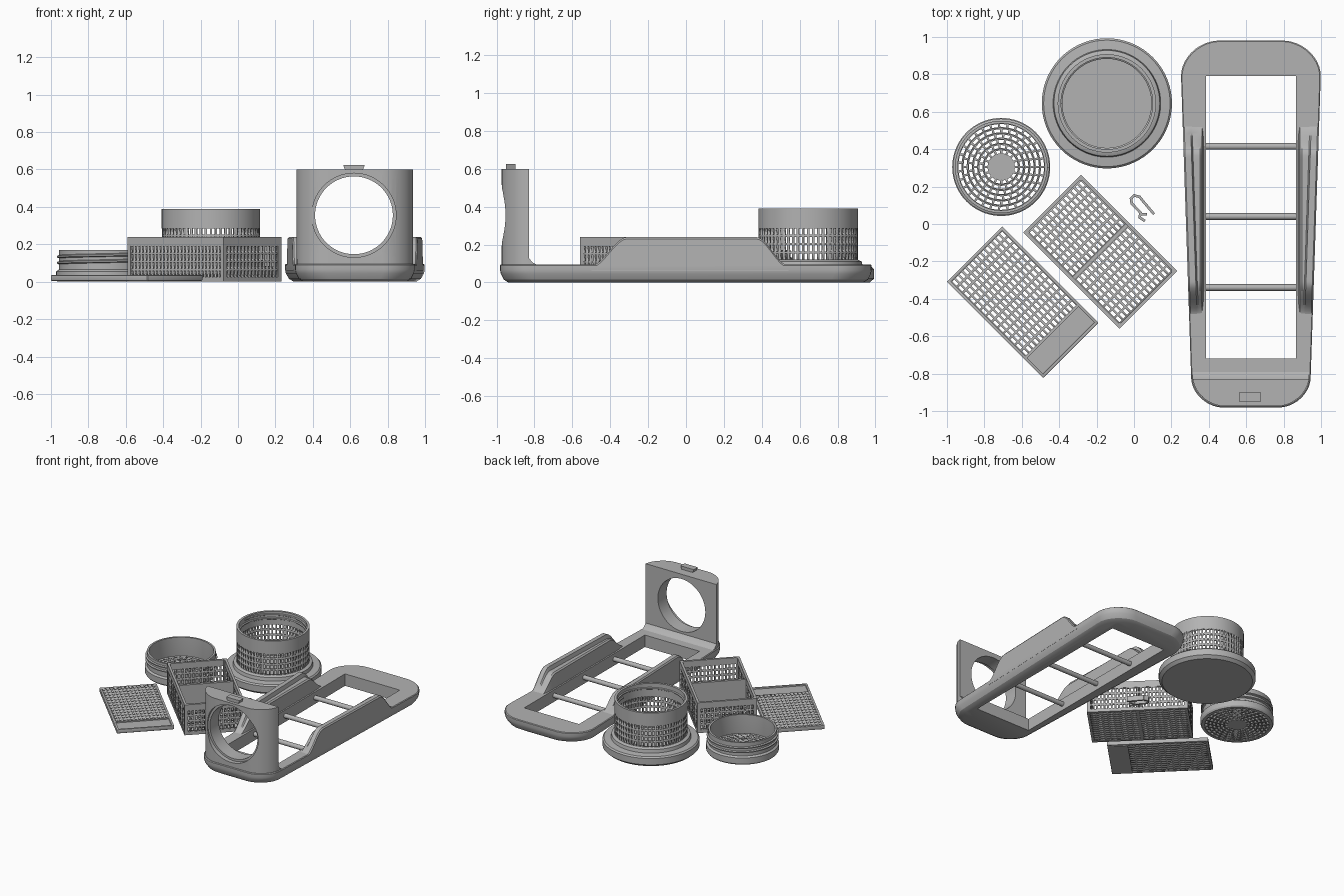
import bpy, bmesh
from math import sin, cos, pi, radians
from mathutils import Matrix, Vector

if "Cube" in bpy.data.objects:
    bpy.data.objects.remove(bpy.data.objects["Cube"])

grey = bpy.data.materials.new("light_grey_plastic")
grey.use_nodes = True
grey.diffuse_color = (0.45, 0.45, 0.45, 1)
grey.node_tree.nodes["Principled BSDF"].inputs["Base Color"].default_value = grey.diffuse_color


def finish(name, bm, place=Matrix()):
    bmesh.ops.recalc_face_normals(bm, faces=bm.faces)
    bm.transform(place)
    mesh = bpy.data.meshes.new(name)
    bm.to_mesh(mesh)
    bm.free()
    mesh.materials.append(grey)
    mesh.shade_smooth()
    mesh.set_sharp_from_angle(angle=radians(30))
    ob = bpy.data.objects.new(name, mesh)
    bpy.context.scene.collection.objects.link(ob)
    return ob


def loft(name, sections, place=Matrix(), closed=False):
    """Skin a row of equal closed sections; cap the ends unless it is a loop."""
    bm = bmesh.new()
    rows = [[bm.verts.new(p) for p in s] for s in sections]
    n = len(rows[0])
    for a, b in zip(rows, rows[1:] + (rows[:1] if closed else [])):
        for i in range(n):
            bm.faces.new((a[i], a[(i + 1) % n], b[(i + 1) % n], b[i]))
    if not closed:
        bm.faces.new(rows[0])
        bm.faces.new(rows[-1])
    bmesh.ops.remove_doubles(bm, verts=bm.verts, dist=1e-5)
    wires = [e for e in bm.edges if not e.link_faces]
    bmesh.ops.delete(bm, geom=wires, context='EDGES')
    return finish(name, bm, place)


def lathe(name, profile, place, steps=72):
    turns = [2 * pi * k / steps for k in range(steps)]
    return loft(name, [[(r * cos(a), r * sin(a), z) for r, z in profile] for a in turns], place, True)


def box(name, lo, hi, place=Matrix(), bevel=0):
    lo, hi = Vector(lo), Vector(hi)
    bm = bmesh.new()
    bmesh.ops.create_cube(bm, size=1)
    bm.transform(Matrix.Translation((lo + hi) / 2) @ Matrix.Diagonal((*(hi - lo), 1)))
    if bevel:
        bmesh.ops.bevel(bm, geom=bm.edges, offset=bevel, segments=2, affect='EDGES', profile=0.5)
    return finish(name, bm, place)


def rod(name, start, end, radius):
    axis = Vector(end) - Vector(start)
    bm = bmesh.new()
    bmesh.ops.create_cone(bm, cap_ends=True, segments=64 if radius > 0.1 else 16,
                          radius1=radius, radius2=radius, depth=axis.length)
    turn = axis.to_track_quat('Z', 'Y').to_matrix().to_4x4()
    return finish(name, bm, Matrix.Translation((Vector(start) + Vector(end)) / 2) @ turn)


def mesh_panel(name, shape, nu, nv, thick, bar=0.006, place=Matrix()):
    """Slotted sheet: every cell of a grid is inset and its middle removed."""
    bm = bmesh.new()
    v = [[bm.verts.new(shape(i / nu, j / nv)) for j in range(nv + 1)] for i in range(nu + 1)]
    for i in range(nu):
        for j in range(nv):
            bm.faces.new((v[i][j], v[i + 1][j], v[i + 1][j + 1], v[i][j + 1]))
    bmesh.ops.remove_doubles(bm, verts=bm.verts, dist=1e-5)
    bmesh.ops.recalc_face_normals(bm, faces=bm.faces)
    cells = bm.faces[:]
    bmesh.ops.inset_individual(bm, faces=cells, thickness=bar, use_even_offset=True)
    bmesh.ops.delete(bm, geom=cells, context='FACES')
    ob = finish(name, bm, place)
    mod = ob.modifiers.new("thickness", 'SOLIDIFY')
    mod.thickness, mod.offset = thick, 0
    return ob


def cut(ob, *cutters):
    for c in cutters:
        c.hide_render = True
        mod = ob.modifiers.new("cut", 'BOOLEAN')
        mod.operation, mod.object, mod.solver = 'DIFFERENCE', c, 'EXACT'
    graph = bpy.context.evaluated_depsgraph_get()
    mesh = bpy.data.meshes.new_from_object(ob.evaluated_get(graph))
    ob.modifiers.clear()
    ob.data = mesh
    mesh.set_sharp_from_angle(angle=radians(30))
    for c in cutters:
        bpy.data.objects.remove(c)


# ---- Stand: tapered rounded frame ----
CX = 0.625


def half_width(y):
    return 0.347 + 0.0335 * y


def outline(inset, z):
    pts = []
    for quarter, (sx, sy) in enumerate(((1, 1), (-1, 1), (-1, -1), (1, -1))):
        r = 0.2 if sy > 0 else 0.16
        for k in range(11):
            a = pi / 2 * (k if quarter % 2 == 0 else 10 - k) / 10
            y = sy * (0.985 - inset - r * (1 - sin(a)))
            x = sx * (half_width(y) - inset - r * (1 - cos(a)))
            y -= sy * 0.15 * x * x * sin(a)
            pts.append((CX + x, y, z))
    return pts


frame = loft("stand_frame", [outline(i, z) for i, z in
                             ((0.045, 0), (0.02, 0.015), (0.004, 0.045), (0, 0.065), (0, 0.09), (0.005, 0.095))])
cut(frame, box("frame_opening", (0.385, -0.72, -0.1), (0.865, 0.79, 0.3)))

# Upright with a round opening and a top tab
BACK = -0.83


def upright_section(z, back):
    pts = [p for p in outline(0.008, z) if p[1] < BACK - 0.005]
    w = half_width(BACK) - 0.008
    return [(CX - w, back, z)] + pts + [(CX + w, back, z)]


upright = loft("upright", [upright_section(z, b) for z, b in
                           ((0.05, -0.79), (0.095, -0.79), (0.105, -0.81), (0.13, BACK), (0.6, BACK))])
cut(upright, rod("opening", (0.62, -1.2, 0.355), (0.62, -0.6, 0.355), 0.208),
    rod("opening_step", (0.62, -1.2, 0.355), (0.62, -0.94, 0.355), 0.225))
loft("top_tab", [[(0.62 + sx * w, y, z) for sx, y in ((-1, -0.95), (1, -0.95), (1, -0.9), (-1, -0.9))]
                 for w, z in ((0.045, 0.59), (0.058, 0.625))])


# Side walls with swept ends and an inner ledge
def smooth(t):
    t = min(max(t, 0), 1)
    return t * t * (3 - 2 * t)


for side, label in ((-1, "right"), (1, "left")):
    sections = []
    for k in range(61):
        y = -0.5 + 1.04 * k / 60
        lift = smooth((y + 0.5) / 0.19) * smooth((0.54 - y) / 0.17)
        h, w = 0.09 + 0.15 * lift, half_width(y)
        sect = ((w, 0.06), (w, h - 0.01), (w - 0.008, h), (w - 0.042, h),
                (w - 0.05, h - 0.03 * lift), (0.272, h - 0.03 * lift), (0.262, h - 0.04 * lift), (0.248, 0.06))
        sections.append([(CX + side * x, y, z) for x, z in sect])
    loft(label + "_side_wall", sections)

for i, y in enumerate((0.415, 0.04, -0.34)):
    rod("cross_bar_%d" % (i + 1), (0.37, y, 0.05), (0.88, y, 0.05), 0.018)


# ---- Round parts ----
def tube(radius, z0, z1):
    return lambda u, v: (radius * cos(2 * pi * u), radius * sin(2 * pi * u), z0 + (z1 - z0) * v)


def thread(name, radius, depth, z0, z1, turns, place):
    sections = []
    for k in range(int(60 * turns) + 1):
        a, z = 2 * pi * k / 60, z0 + (z1 - z0) * k / (60 * turns)
        sections.append([(r * cos(a), r * sin(a), z + dz) for r, dz in
                         ((radius, -0.009), (radius + depth, -0.004), (radius + depth, 0.004), (radius, 0.009))])
    loft(name, sections, place)


# Wide-footed strainer cup
cup = Matrix.Translation((-0.145, 0.645, 0))
lathe("cup_foot", [(0, 0), (0.325, 0), (0.348, 0.02), (0.348, 0.07), (0.338, 0.08), (0.288, 0.085),
                   (0.283, 0.11), (0.263, 0.12), (0.245, 0.12), (0.245, 0.04), (0, 0.04)], cup)
mesh_panel("cup_mesh_wall", tube(0.254, 0.115, 0.29), 60, 4, 0.017, 0.0055, cup)
lathe("cup_collar", [(0.245, 0.285), (0.263, 0.285), (0.263, 0.39), (0.245, 0.39)], cup)
thread("cup_thread", 0.246, -0.008, 0.325, 0.37, 1.5, cup)

# Screw cap with a grille floor
cap = Matrix.Translation((-0.71, 0.305, 0))
lathe("cap_wall", [(0.235, 0), (0.255, 0), (0.262, 0.012), (0.262, 0.055), (0.247, 0.065),
                   (0.247, 0.17), (0.232, 0.17), (0.232, 0.02)], cap)
lathe("cap_hub", [(0, 0), (0.07, 0), (0.07, 0.022), (0, 0.022)], cap)
thread("cap_thread", 0.246, 0.012, 0.085, 0.15, 2, cap)
for ring in range(6):
    r0 = 0.068 + 0.028 * ring

    def annulus(u, v, r0=r0):
        r = r0 + 0.028 * v
        return r * cos(2 * pi * u), r * sin(2 * pi * u), 0.011
    mesh_panel("cap_grille_%d" % (ring + 1), annulus, 16 + 3 * ring, 1, 0.02, 0.006, cap)


# ---- Basket ----
def flat(x0, x1, y0, y1, z):
    return lambda u, v: (x0 + (x1 - x0) * u, y0 + (y1 - y0) * v, z)


basket = Matrix.Translation((-0.18, -0.148, 0)) @ Matrix.Rotation(-pi / 4, 4, 'Z')
L, W, H, T = 0.364, 0.218, 0.24, 0.018
for s, side in ((-1, "near"), (1, "far")):
    ys, xs = sorted((s * W, s * (W - T))), sorted((s * L, s * (L - T)))
    for z0, z1, band in ((0, 0.025, "base"), (0.19, H, "rim")):
        box("basket_%s_long_%s" % (side, band), (-L, ys[0], z0), (L, ys[1], z1), basket)
        box("basket_%s_end_%s" % (side, band), (xs[0], -W, z0), (xs[1], W, z1), basket)
    for t in (-1, 1):
        yt = sorted((t * W, t * (W - 0.025)))
        xt = sorted((s * L, s * (L - 0.025)))
        box("basket_corner_post", (xt[0], yt[0], 0), (xt[1], yt[1], H), basket)
    mesh_panel("basket_%s_long_mesh" % side, lambda u, v: ((2 * u - 1) * (L - 0.02), s * (W - T / 2), 0.02 + 0.175 * v),
               26, 4, T - 0.004, 0.006, basket)
    mesh_panel("basket_%s_end_mesh" % side, lambda u, v: (s * (L - T / 2), (2 * u - 1) * (W - 0.02), 0.02 + 0.175 * v),
               15, 4, T - 0.004, 0.006, basket)
    mesh_panel("basket_%s_floor" % side, flat(s * 0.008, s * (L - T), T - W, W - T, 0.01),
               8, 14, 0.018, 0.006, basket)
box("basket_divider", (-0.01, -W + T, 0), (0.01, W - T, H - 0.01), basket)

# ---- Slotted lid plate ----
plate = Matrix.Translation((-0.595, -0.418, 0)) @ Matrix.Rotation(-pi / 4, 4, 'Z')
PL, PW, END = 0.364, 0.209, 0.22
for s, side in ((-1, "near"), (1, "far")):
    ys = sorted((s * PW, s * (PW - 0.016)))
    box("plate_%s_border" % side, (-PL, ys[0], 0.005), (PL, ys[1], 0.035), plate, 0.003)
box("plate_end_border", (-PL, -PW, 0.005), (-PL + 0.016, PW, 0.035), plate, 0.003)
box("plate_grip", (END, -PW + 0.01, 0), (PL - 0.012, PW - 0.01, 0.025), plate)
box("plate_grip_border", (PL - 0.016, -PW, 0.005), (PL, PW, 0.035), plate, 0.003)
box("plate_grip_ridge", (END - 0.005, -PW + 0.01, 0), (END + 0.008, PW - 0.01, 0.034), plate)
mesh_panel("plate_mesh", flat(-PL + 0.014, END, -PW + 0.014, PW - 0.014, 0.02), 13, 14, 0.028, 0.006, plate)

# ---- Small spring clip ----
path = [(0.105, 0.055), (0.05, 0.12), (0.03, 0.145), (0, 0.153), (-0.016, 0.135), (-0.012, 0.11),
        (0.035, 0.06), (0.03, 0.035), (0.055, 0.018)]
for i, (a, b) in enumerate(zip(path, path[1:])):
    d = (Vector(b) - Vector(a)).normalized() * 0.007
    n = Vector((-d.y, d.x))
    a, b = Vector(a) - d * 0.5, Vector(b) + d * 0.5
    loft("clip_segment_%d" % (i + 1), [[(*p, z) for p in (a + n, b + n, b - n, a - n)] for z in (0, 0.04)])
box("clip_tooth", (0.035, 0.045, 0), (0.07, 0.058, 0.04))
